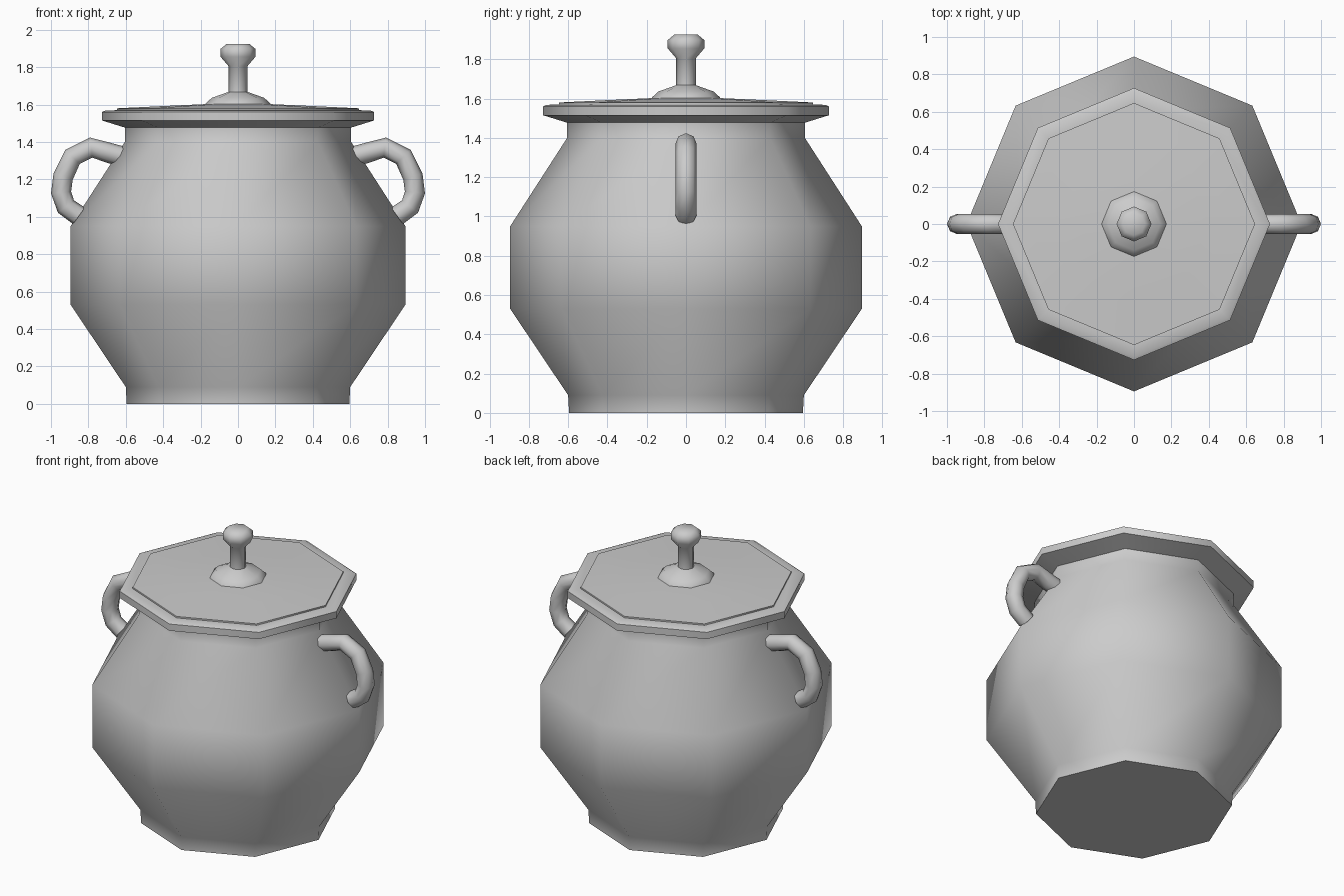
import bpy, bmesh, math
from mathutils import Vector

if "Cube" in bpy.data.objects:
    bpy.data.objects.remove(bpy.data.objects["Cube"])

SIDES = 8


def finish(name, bm):
    bmesh.ops.remove_doubles(bm, verts=bm.verts, dist=1e-5)
    bmesh.ops.recalc_face_normals(bm, faces=bm.faces)
    mesh = bpy.data.meshes.new(name)
    bm.to_mesh(mesh)
    bm.free()
    obj = bpy.data.objects.new(name, mesh)
    bpy.context.collection.objects.link(obj)
    bpy.ops.object.select_all(action='DESELECT')
    obj.select_set(True)
    bpy.context.view_layer.objects.active = obj
    bpy.ops.object.shade_smooth_by_angle(angle=math.radians(50))
    return obj


def skin(bm, rings):
    # bridge successive rings and cap both ends
    for a, b in zip(rings, rings[1:]):
        for i in range(SIDES):
            j = (i + 1) % SIDES
            bm.faces.new((a[i], a[j], b[j], b[i]))
    bm.faces.new(rings[0])
    bm.faces.new(rings[-1])


def turned(name, profile):
    # octagonal lathe with corners on the x and y axes
    bm = bmesh.new()
    rings = []
    for r, z in profile:
        rings.append([bm.verts.new((r * math.cos(math.tau * i / SIDES),
                                    r * math.sin(math.tau * i / SIDES), z))
                      for i in range(SIDES)])
    skin(bm, rings)
    return finish(name, bm)


def handle(name, side, path, radius):
    # tube swept along a path in the xz plane
    bm = bmesh.new()
    pts = [Vector((side * x, 0, z)) for x, z in path]
    across = Vector((0, 1, 0))
    rings = []
    for k, p in enumerate(pts):
        tangent = (pts[min(k + 1, len(pts) - 1)] - pts[max(k - 1, 0)]).normalized()
        out = tangent.cross(across)
        rings.append([bm.verts.new(p + radius * (math.cos(math.tau * i / SIDES) * across
                                                 + math.sin(math.tau * i / SIDES) * out))
                      for i in range(SIDES)])
    skin(bm, rings)
    return finish(name, bm)


# Pot body with foot, belly, neck and flared rim
turned("pot_body", [(0.595, 0), (0.60, 0.09), (0.895, 0.53), (0.895, 0.95),
                    (0.605, 1.40), (0.605, 1.477), (0.727, 1.515),
                    (0.727, 1.56), (0.71, 1.568), (0.65, 1.57)])

# Shallow lid
turned("lid", [(0.647, 1.55), (0.647, 1.58), (0.40, 1.592), (0.16, 1.603)])

# Knob with flange, stem and head
turned("lid_knob", [(0.176, 1.595), (0.172, 1.607), (0.14, 1.636), (0.05, 1.668),
                    (0.05, 1.805), (0.093, 1.855), (0.093, 1.898), (0.06, 1.925)])

# Pair of side handles
arc = [(0.61, 1.32), (0.69, 1.342), (0.785, 1.37), (0.885, 1.32), (0.935, 1.215),
       (0.946, 1.13), (0.92, 1.055), (0.85, 1.005)]
for name, side in (("left_handle", -1), ("right_handle", 1)):
    handle(name, side, arc, 0.054)
